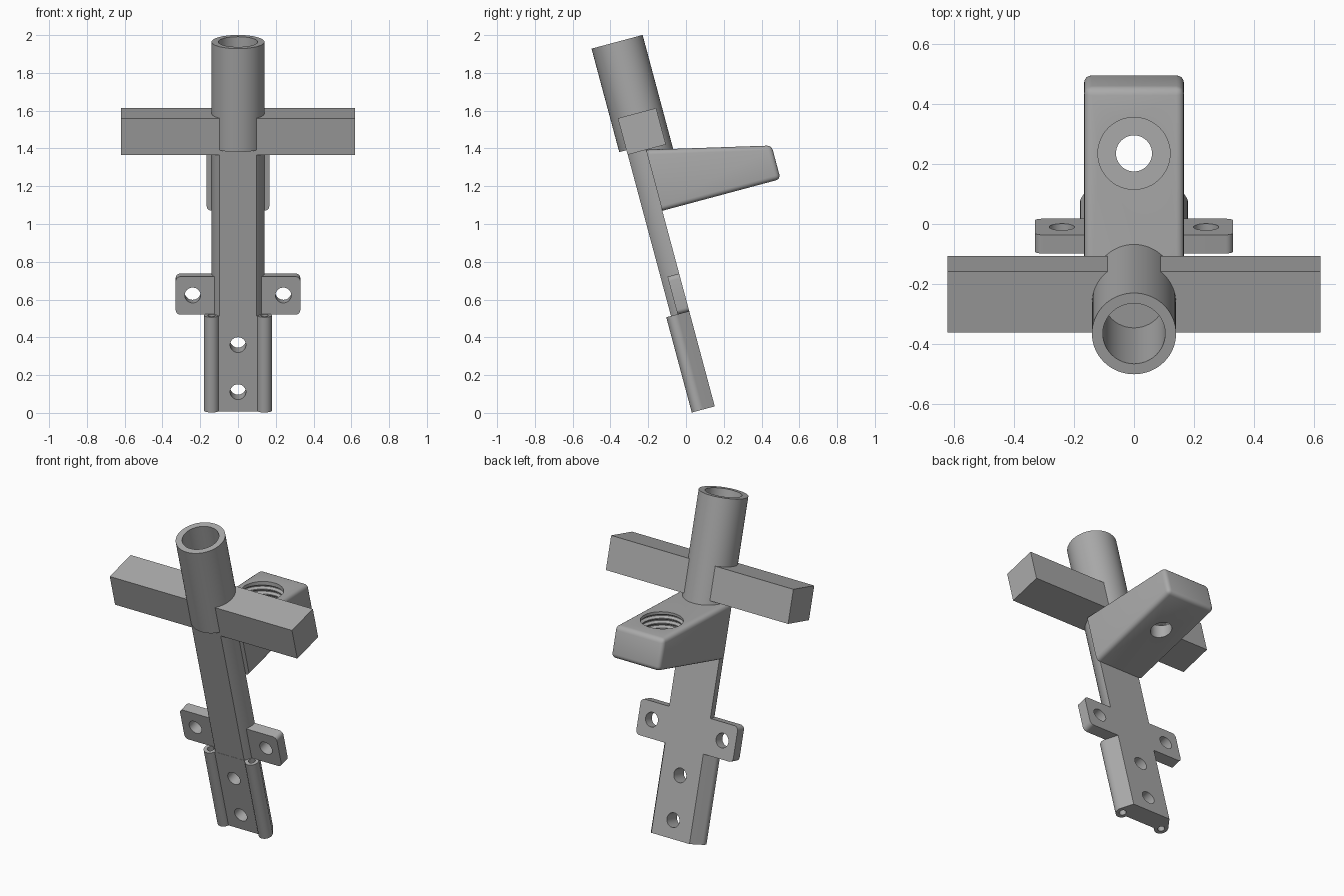
import bpy, bmesh, math
from mathutils import Matrix, Vector

if "Cube" in bpy.data.objects:
    bpy.data.objects.remove(bpy.data.objects["Cube"])

# Parts are built upright, then leaned back by 15 degrees about x
LEAN = Matrix.Rotation(math.radians(15), 4, 'X')
UNLEAN = LEAN.inverted()
grey = bpy.data.materials.new("grey")
grey.diffuse_color = (0.4, 0.4, 0.4, 1)
grey.use_nodes = True
grey.node_tree.nodes["Principled BSDF"].inputs["Base Color"].default_value = grey.diffuse_color


def make(name, bm):
    bmesh.ops.recalc_face_normals(bm, faces=bm.faces[:])
    me = bpy.data.meshes.new(name)
    bm.to_mesh(me)
    bm.free()
    me.materials.append(grey)
    ob = bpy.data.objects.new(name, me)
    bpy.context.collection.objects.link(ob)
    return ob


def prism(pts, lo, hi, axis='z'):
    """Extrude a 2D profile: (x, y) along z, (y, z) along x, or (x, z) along y."""
    put = {'z': lambda a, b, h: (a, b, h), 'x': lambda a, b, h: (h, a, b),
           'y': lambda a, b, h: (a, h, b)}[axis]
    bm = bmesh.new()
    low = [bm.verts.new(put(a, b, lo)) for a, b in pts]
    top = [bm.verts.new(put(a, b, hi)) for a, b in pts]
    bm.faces.new(low)
    bm.faces.new(top)
    n = len(pts)
    for i in range(n):
        j = (i + 1) % n
        bm.faces.new((low[i], low[j], top[j], top[i]))
    return bm


def arc(cx, cy, r, a0, a1, n):
    angles = [math.radians(a0 + (a1 - a0) * i / n) for i in range(n + 1)]
    return [(cx + r * math.cos(a), cy + r * math.sin(a)) for a in angles]


def circle(cx, cy, r, n=48):
    return arc(cx, cy, r, 0, 360, n)[:-1]


def mirrored(pts):
    return pts + [(-x, y) for x, y in reversed(pts)]


def rect(a0, a1, b0, b1):
    return [(a0, b0), (a1, b0), (a1, b1), (a0, b1)]


def cut(ob, bm):
    cutter = make("cutter", bm)
    mod = ob.modifiers.new("cut", 'BOOLEAN')
    mod.operation, mod.solver, mod.object = 'DIFFERENCE', 'EXACT', cutter
    bpy.context.view_layer.objects.active = ob
    bpy.ops.object.modifier_apply(modifier=mod.name)
    bpy.data.objects.remove(cutter)


parts = []
AXIS = 0.156   # depth of the tube axis
BACK = 0.156   # flat back of the spine
FRONT = 0.055  # flat front of the spine


def bore():
    return prism(circle(0, AXIS, 0.104), 1.53, 2.1)


# Upper tube with blind bore
tube = make("socket_tube", prism(circle(0, AXIS, 0.14, 64), 1.425, 1.992))
cut(tube, bore())
parts.append(tube)

# Rear half of the tube running down into the bracket
parts.append(make("tube_rear_root", prism(arc(0, AXIS, 0.14, 0, 180, 32), 1.25, 1.43)))

# Crossbar, opened where the bore passes
bar = make("crossbar", prism(rect(FRONT, 0.265, 1.40, 1.60), -0.62, 0.62, 'x'))
cut(bar, bore())
parts.append(bar)

# Spine: half round with a flattened front
parts.append(make("spine", prism(mirrored(arc(0, AXIS, 0.14, -45.6, 0, 10)), 0.514, 1.43)))

# Lower foot with two tubular side rails
foot_pts = [(0.13, BACK)] + arc(0.14, 0.07, 0.04, 34.6, -158, 24)
foot = make("foot", prism(mirrored(foot_pts), -0.006, 0.516))
for side in (-1, 1):
    cut(foot, prism(circle(side * 0.14, 0.07, 0.02, 24), -0.1, 0.6))
for z in (0.10, 0.358):
    cut(foot, prism(circle(0, z, 0.042, 32), -0.1, 0.3, 'y'))
parts.append(foot)

# Mounting ears with rounded outer corners
for side, label in ((-1, "left"), (1, "right")):
    outline = [(0.11, 0.514)] + arc(0.305, 0.539, 0.025, -90, 0, 6) \
        + arc(0.305, 0.697, 0.025, 0, 90, 6) + [(0.11, 0.722)]
    ear = make(label + "_ear", prism([(side * x, z) for x, z in outline], 0.092, BACK, 'y'))
    cut(ear, prism(circle(side * 0.24, 0.62, 0.042, 32), 0, 0.3, 'y'))
    parts.append(ear)

# Tapered rear bracket with rounded edges
bm = prism([(BACK, 1.066), (0.804, 1.066), (0.804, 1.25), (BACK, 1.40)], -0.166, 0.166, 'x')
edges = [e for e in bm.edges if any(v.co.y > 0.5 for v in e.verts)]
bmesh.ops.bevel(bm, geom=edges, offset=0.025, segments=4, profile=0.5, affect='EDGES')
bracket = make("rear_bracket", bm)

# Through hole, then a threaded pocket lathed around a vertical axis
HOLE_Y = 0.235
bm = prism(circle(0, HOLE_Y, 0.06), 1.0, 1.6)
bm.transform(UNLEAN)
cut(bracket, bm)
profile = [(0.12, 1.23)]
for i in range(5):
    z = 1.245 + i * 0.03
    profile += [(0.12, z), (0.135, z + 0.010), (0.135, z + 0.014), (0.12, z + 0.024)]
profile.append((0.12, 1.55))
bm = bmesh.new()
rings = [[bm.verts.new((x, y, z)) for x, y in circle(0, HOLE_Y, r)] for r, z in profile]
for a, b in zip(rings, rings[1:]):
    for i in range(len(a)):
        j = (i + 1) % len(a)
        bm.faces.new((a[i], a[j], b[j], b[i]))
bm.faces.new(rings[0])
bm.faces.new(rings[-1])
bm.transform(UNLEAN)
cut(bracket, bm)
parts.append(bracket)

# Lean everything and smooth the round surfaces
for ob in parts:
    ob.data.transform(LEAN)
    bpy.ops.object.select_all(action='DESELECT')
    ob.select_set(True)
    bpy.context.view_layer.objects.active = ob
    bpy.ops.object.shade_smooth_by_angle(angle=math.radians(30))
